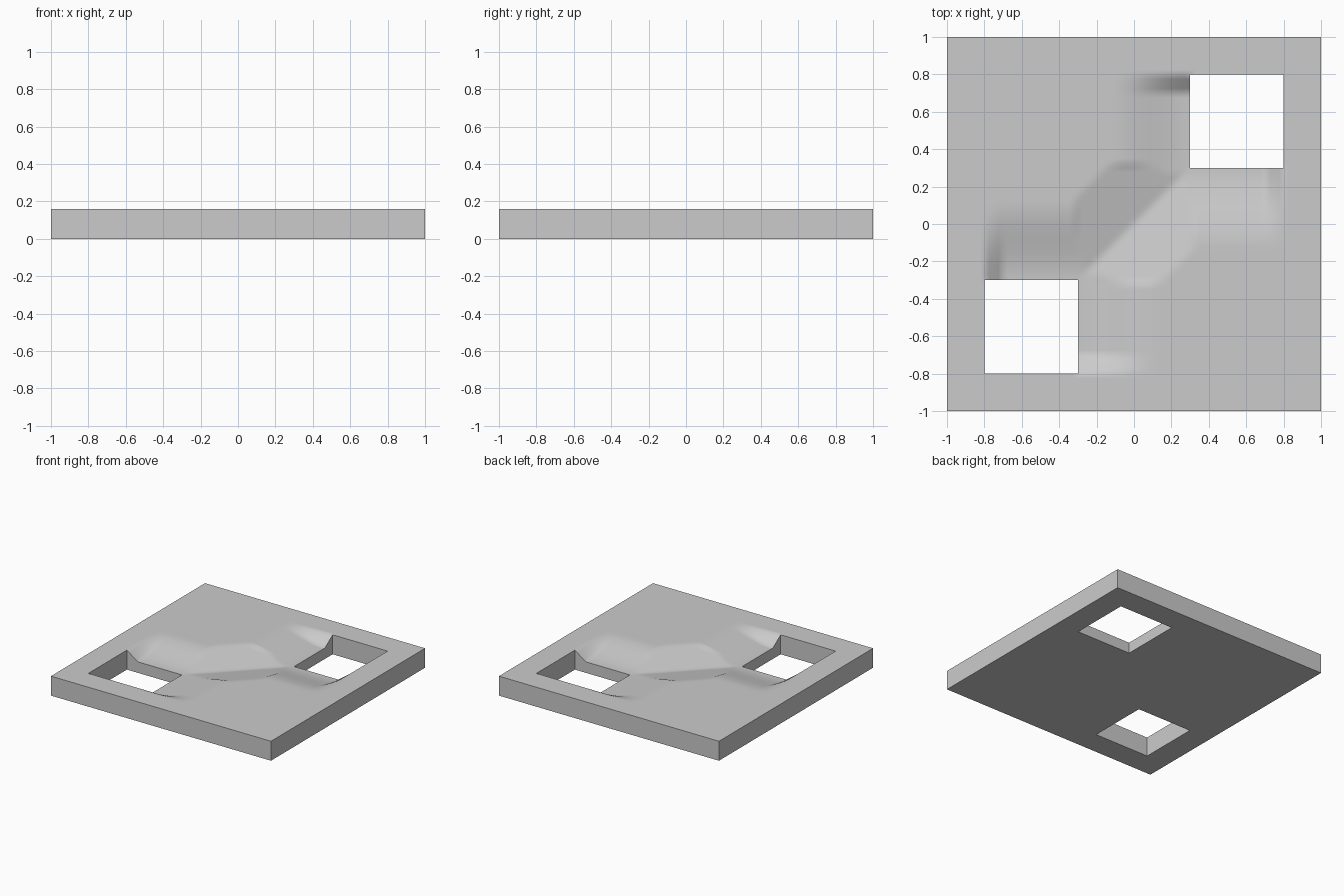
import bpy, bmesh
from math import radians

if "Cube" in bpy.data.objects:
    bpy.data.objects.remove(bpy.data.objects["Cube"])

THICK, DIP, REACH = 0.16, 0.07, 0.42
N = 80  # grid cells per side


def fade(t, reach):
    t = min(max(t / reach, 0), 1)
    return 1 - t * t * (3 - 2 * t)


def band(v):
    # trapezoid profile along a hole edge (0.3 to 0.8) with a short outer ramp
    return min(max((0.8 - v) / 0.1, 0), 1)


def skirt(along, away):
    # shallow dip that leads away from one inner hole edge
    return band(along) * fade(away, REACH) if along >= 0.3 and away >= 0 else 0


def dip(x, y):
    best = 0
    for a, b in ((x, y), (y, x), (-x, -y), (-y, -x)):
        best = max(best, skirt(a, 0.3 - b))
    # valley joining the inner corners of both holes
    if max(abs(x), abs(y)) <= 0.3:
        best = max(best, 1 - abs(x - y) / 0.45)
    # round falloff past the inner corners
    for a, b in ((x, y), (y, x), (-x, -y), (-y, -x)):
        if a < 0.3 and b < 0.3:
            best = max(best, fade(((0.3 - a) ** 2 + (0.3 - b) ** 2) ** 0.5, REACH))
    return best


def in_hole(x, y):
    return 0.3 < x < 0.8 and 0.3 < y < 0.8 or -0.8 < x < -0.3 and -0.8 < y < -0.3


# Top surface as a grid with two square openings
bm = bmesh.new()
bmesh.ops.create_grid(bm, x_segments=N, y_segments=N, size=1)
holes = [f for f in bm.faces if in_hole(*f.calc_center_median().xy)]
bmesh.ops.delete(bm, geom=holes, context='FACES')
for v in bm.verts:
    x, y = round(v.co.x, 4), round(v.co.y, 4)
    v.co.z = THICK - DIP * dip(x, y)

# Underside and walls
ext = bmesh.ops.extrude_face_region(bm, geom=bm.faces[:], use_keep_orig=True)
for g in ext["geom"]:
    if isinstance(g, bmesh.types.BMVert):
        g.co.z = 0
bmesh.ops.recalc_face_normals(bm, faces=bm.faces[:])

mesh = bpy.data.meshes.new("plate")
bm.to_mesh(mesh)
bm.free()
plate = bpy.data.objects.new("plate", mesh)
bpy.context.collection.objects.link(plate)
bpy.context.view_layer.objects.active = plate
plate.select_set(True)
bpy.ops.object.shade_smooth_by_angle(angle=radians(40))
